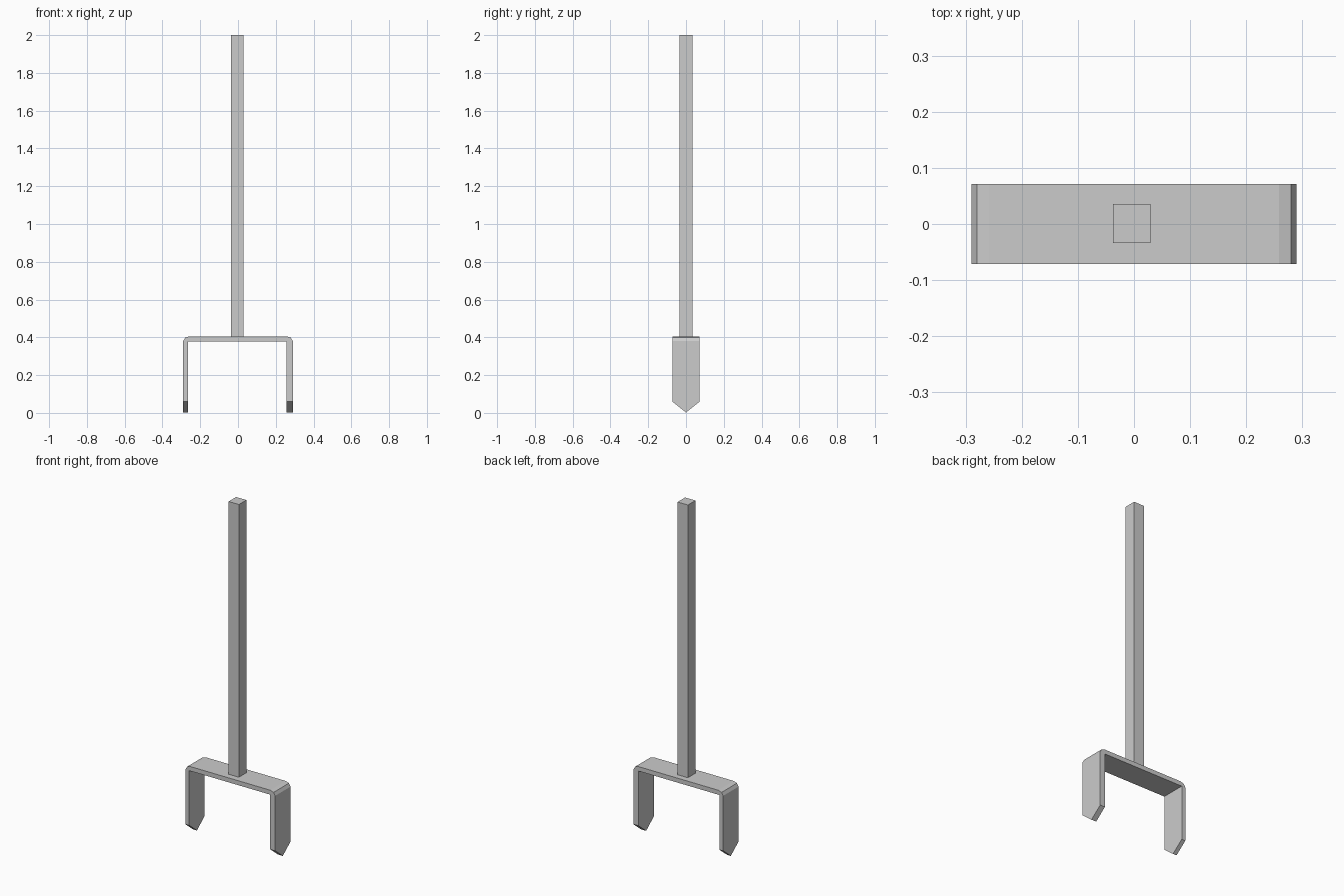
import bpy, bmesh

if "Cube" in bpy.data.objects:
    bpy.data.objects.remove(bpy.data.objects["Cube"])

HALF_DEPTH = 0.071


def make_object(name, bm):
    bmesh.ops.recalc_face_normals(bm, faces=bm.faces)
    mesh = bpy.data.meshes.new(name)
    bm.to_mesh(mesh)
    bm.free()
    obj = bpy.data.objects.new(name, mesh)
    bpy.context.collection.objects.link(obj)
    return obj


# Fork bracket: bent strap profile in the xz plane, extruded along y
outer = [(0.29, 0.0), (0.29, 0.38), (0.28, 0.398), (0.258, 0.405)]
profile = outer + [(-x, z) for x, z in reversed(outer)]
profile += [(-0.266, 0.0), (-0.266, 0.379), (0.258, 0.379), (0.258, 0.0)]

bm = bmesh.new()
face = bm.faces.new([bm.verts.new((x, -HALF_DEPTH, z)) for x, z in profile])
ext = bmesh.ops.extrude_face_region(bm, geom=[face])
moved = [g for g in ext["geom"] if isinstance(g, bmesh.types.BMVert)]
bmesh.ops.translate(bm, verts=moved, vec=(0, 2 * HALF_DEPTH, 0))
bmesh.ops.recalc_face_normals(bm, faces=bm.faces)

# Pointed tine tips: slice both legs with two sloping planes
for side in (-1, 1):
    bmesh.ops.bisect_plane(
        bm, geom=bm.verts[:] + bm.edges[:] + bm.faces[:],
        plane_co=(0, 0, 0.002), plane_no=(0, side * 0.057, -HALF_DEPTH),
        clear_outer=True)
    bmesh.ops.holes_fill(bm, edges=[e for e in bm.edges if e.is_boundary], sides=0)
make_object("fork_bracket", bm)

# Square handle standing on the bracket
bm = bmesh.new()
bmesh.ops.create_cube(bm, size=1)
bmesh.ops.scale(bm, vec=(0.066, 0.069, 1.595), verts=bm.verts)
bmesh.ops.translate(bm, vec=(-0.004, 0.001, 1.2025), verts=bm.verts)
make_object("handle", bm)
